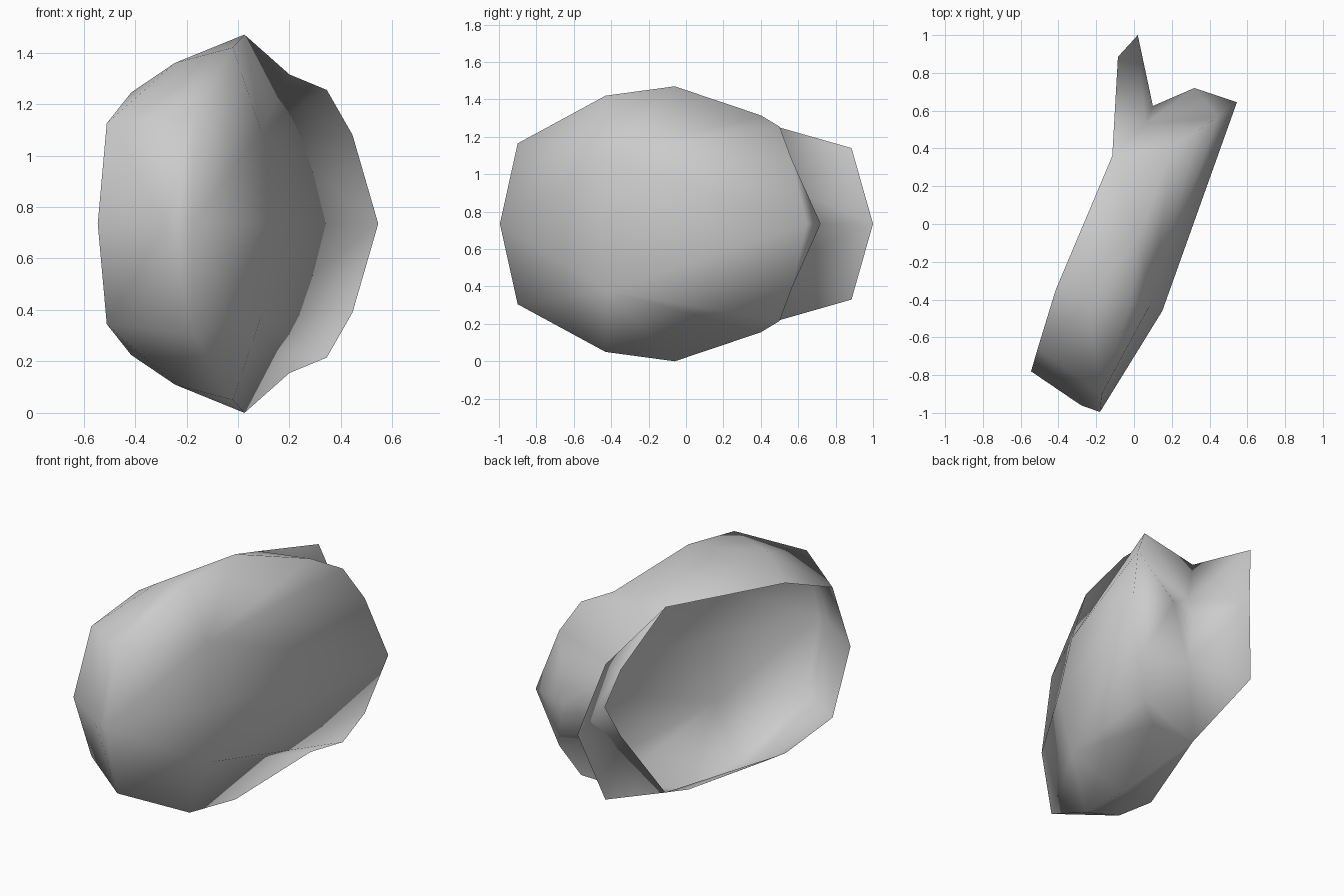
import bpy, bmesh

if "Cube" in bpy.data.objects:
    bpy.data.objects.remove(bpy.data.objects["Cube"])

MID = 0.735  # height of the symmetry plane

# Points as (x, y, height above the symmetry plane)
P = dict(
    # open rim on the left
    p1=(-.545, -.78, 0), q1=(-.51, -.66, .39), q2=(-.415, -.35, .51),
    q3=(-.115, .36, .555),
    # nose and crown
    s=(-.28, -.96, 0), f=(-.18, -.995, 0), v=(-.245, -.42, .625),
    t2=(-.17, -.9, .43), t1=(-.02, -.43, .685), a=(.025, -.06, .735),
    # right belly
    g=(.15, -.46, 0), e=(.09, -.42, .36),
    # back lip
    r1=(.2, .4, .58), r2=(.345, .5, .52), r3=(.445, .565, .345),
    p2=(.545, .645, 0), l=(.32, .72, 0),
    # valley between lip and tail, then the tail flap
    n=(.06, .53, .2), m=(.1, .625, 0),
    k=(-.085, .885, .405), tip=(.02, 1.0, 0),
)

FRONT = ("p1 q1 t2 s,s t2 f,q1 q2 v,q1 v t2,v t1 t2,q2 a v,v a t1,"
         "q2 q3 a,q3 r1 a,")
RIGHT = ("t2 t1 e,f t2 e,f e g,t1 a e,a r1 e,r1 r2 e,r2 r3 e,"
         "e r3 p2,e p2 g,")
BACK = "r2 r1 q3,r2 q3 n,r3 r2 n,r3 n l,p2 r3 l,l n m,"
TAIL = "q3 k n,k tip n,tip m n"

grey = bpy.data.materials.new("light_grey")
grey.diffuse_color = (.6, .6, .6, 1)
grey.use_nodes = True
grey.node_tree.nodes["Principled BSDF"].inputs["Base Color"].default_value = grey.diffuse_color


def build(name, faces):
    """Make the upper half of a thin sheet and mirror it below the middle."""
    bm = bmesh.new()
    verts = {}

    def vert(key, sign):
        x, y, z = P[key]
        ident = (key, sign if z else 0)
        if ident not in verts:
            verts[ident] = bm.verts.new((x, y, MID + sign * z))
        return verts[ident]

    for sign in (1, -1):
        for face in faces.split(","):
            keys = face.split()[::sign]
            bm.faces.new([vert(key, sign) for key in keys])
    bmesh.ops.triangulate(bm, faces=[f for f in bm.faces if len(f.verts) > 3])
    bmesh.ops.recalc_face_normals(bm, faces=bm.faces[:])
    for face in bm.faces:
        face.smooth = True
    mesh = bpy.data.meshes.new(name)
    bm.to_mesh(mesh)
    bm.free()
    mesh.materials.append(grey)
    obj = bpy.data.objects.new(name, mesh)
    bpy.context.collection.objects.link(obj)
    return obj


build("hollow_shell", FRONT + RIGHT + BACK + TAIL)
